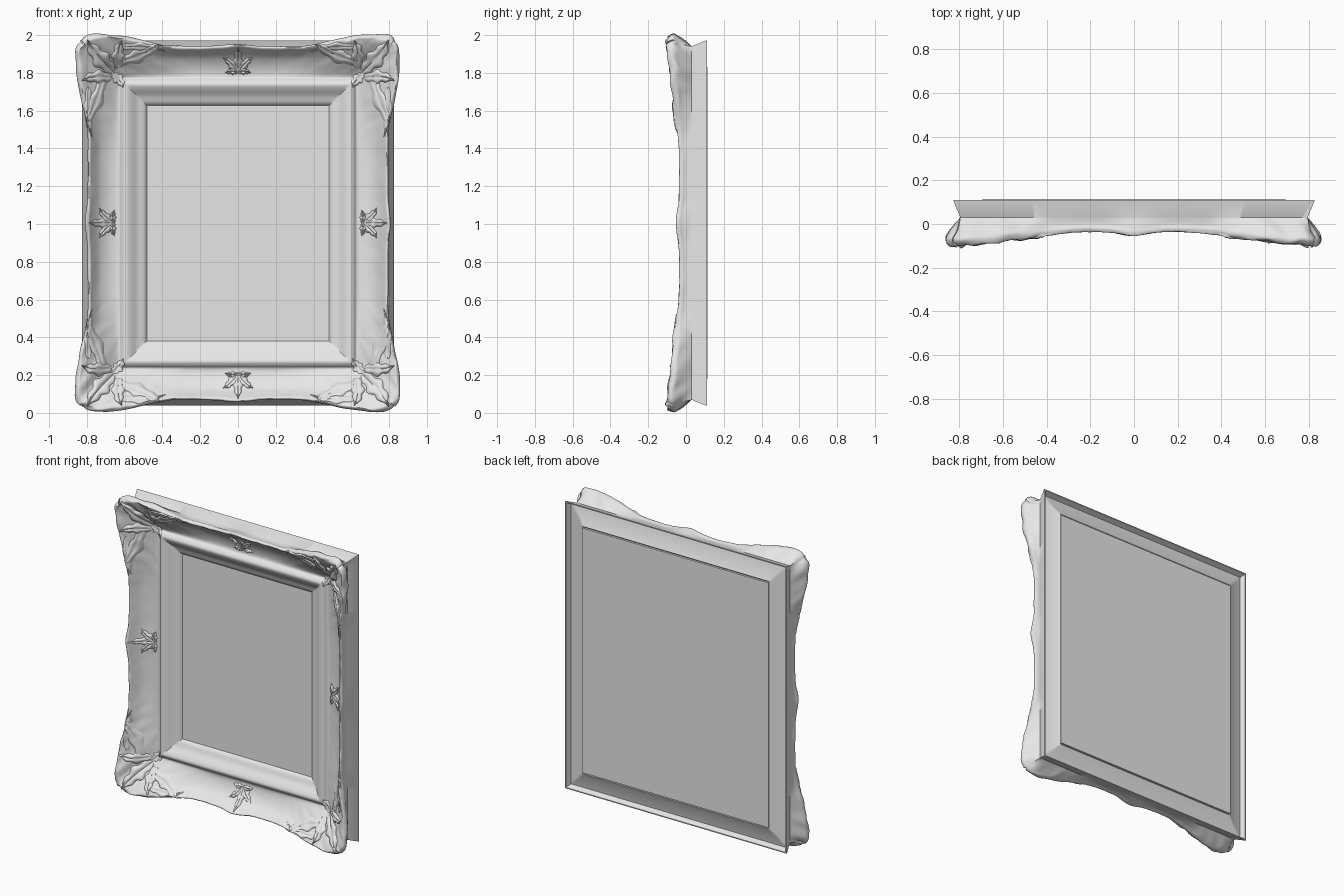
import bpy, bmesh, math
from mathutils import Vector, noise

if "Cube" in bpy.data.objects:
    bpy.data.objects.remove(bpy.data.objects["Cube"])

HX, HZ, CZ = 0.483, 0.6235, 1.005      # half size of the opening, centre height

plaster = bpy.data.materials.new("pale_plaster")
plaster.use_nodes = True
plaster.diffuse_color = (0.8, 0.8, 0.8, 1)
plaster.node_tree.nodes["Principled BSDF"].inputs["Base Color"].default_value = (0.8, 0.8, 0.8, 1)

# Moulding sections as (distance out from opening, depth)
INNER = [(0, .1), (.015, .085), (.05, .07), (.085, .045), (.11, .035), (.13, .045), (.145, .06)]
MID = INNER + [(.17, .062), (.21, .05), (.25, .025), (.28, -.01), (.297, -.033),
               (.307, -.035), (.313, -.02), (.308, 0), (.312, .03)]
CORNER = INNER + [(.17, .048), (.21, .015), (.25, -.02), (.3, -.06), (.342, -.093),
                  (.362, -.098), (.375, -.07), (.355, -.03), (.312, .03)]
BACK = [(.343, .104), (.343, .11), (.336, .11), (.322, .075), (.26, .088), (.21, .11), (.2, .1)]
LIP = 12                                # index of the front lip
SUB = 4


def smooth(a, b, v):
    v = min(1, max(0, (v - a) / (b - a)))
    return v * v * (3 - 2 * v)


def spline(p):
    """Catmull-Rom through the points."""
    out = []
    for i in range(len(p) - 1):
        a, b, c, d = p[max(i - 1, 0)], p[i], p[i + 1], p[min(i + 2, len(p) - 1)]
        for k in range(SUB):
            f = k / SUB
            out.append((b * 2 + (c - a) * f + (a * 2 - b * 5 + c * 4 - d) * f * f
                        + (b * 3 - a - c * 3 + d) * f ** 3) / 2)
    return out + [p[-1]]


def section(u, s, side):
    """Front section at distance u from the corner, s from the side's middle."""
    deep = 1 - smooth(0, .62, u)
    wide = 1 - smooth(.15, .5, u)
    swell = math.exp(-(s / .09) ** 2)
    chop = .03 * max(0, 1 - u / .09) ** 2
    pts = []
    for i, (m, c) in enumerate(zip(MID, CORNER)):
        t = m[0] + (c[0] - m[0]) * wide
        y = m[1] + (c[1] - m[1]) * deep
        if 7 <= i <= 14:                # carved irregularity
            w = (i - 6) / 6 if i < LIP else 1
            n = noise.noise(Vector((s * 11, i * .5, side * 7.3)))
            n2 = noise.noise(Vector((s * 17, i * .8, side * 3.1 + 20)))
            y += w * (n2 * .012 * (.25 + deep) - swell * .018)
            t += w * (n * .007 * (.4 + wide) + swell * .012 - chop)
        pts.append(Vector((t, y)))
    return spline(pts)


def place(side, t, s):
    """Side 0 top, 1 right, 2 bottom, 3 left."""
    return ((s, HZ + t), (HX + t, -s), (-s, -HZ - t), (-HX - t, s))[side]


def finish(name, bm, angle=40):
    bmesh.ops.remove_doubles(bm, verts=bm.verts, dist=1e-5)
    bmesh.ops.recalc_face_normals(bm, faces=bm.faces)
    me = bpy.data.meshes.new(name)
    bm.to_mesh(me)
    bm.free()
    me.materials.append(plaster)
    ob = bpy.data.objects.new(name, me)
    bpy.context.collection.objects.link(ob)
    bpy.ops.object.select_all(action='DESELECT')
    ob.select_set(True)
    bpy.context.view_layer.objects.active = ob
    bpy.ops.object.shade_smooth_by_angle(angle=math.radians(angle))
    return ob


# Carved frame: mitred sweep of the section along four sides
bm = bmesh.new()
for side in range(4):
    half = HX if side % 2 == 0 else HZ
    count = 110 if side % 2 == 0 else 130
    rows = []
    for j in range(count + 1):
        f = -1 + 2 * j / count
        reach = half + .343
        pts = section(reach * (1 - abs(f)), f * reach, side if abs(f) < .999 else 0)
        row = []
        for t, y in pts + BACK:
            x, z = place(side, t, f * (half + t))
            row.append(bm.verts.new((x, y, z + CZ)))
        rows.append(row)
    for a, b in zip(rows, rows[1:]):
        for k in range(len(a) - 1):
            bm.faces.new((a[k], a[k + 1], b[k + 1], b[k]))
bmesh.ops.remove_doubles(bm, verts=bm.verts, dist=.004 * .1)
finish("carved_frame", bm)

# Picture panel filling the opening and showing at the back
bm = bmesh.new()
bmesh.ops.create_cube(bm, size=1)
for v in bm.verts:
    v.co = (v.co.x * 1.388, .1075 + v.co.y * .015, v.co.z * 1.65 + CZ)
finish("picture_panel", bm)


def conform(x, z):
    """Snap a point to the moulding's front surface."""
    tx, tz = abs(x) - HX, abs(z) - HZ
    if tz > tx:
        side, t, half, s = (0 if z > 0 else 2), tz, HX, (x if z > 0 else -x)
    else:
        side, t, half, s = (1 if x > 0 else 3), tx, HZ, (-z if x > 0 else z)
    f = max(-1, min(1, s / (half + t)))
    reach = half + .343
    pts = section(reach * (1 - abs(f)), f * reach, side)[:LIP * SUB + 3]
    if t >= pts[-1].x:
        x, z = place(side, pts[-1].x, f * (half + pts[-1].x))
        return x, pts[-1].y, z
    for a, b in zip(pts, pts[1:]):
        if a.x <= t <= b.x:
            return x, a.y + (b.y - a.y) * (t - a.x) / max(b.x - a.x, 1e-6), z
    return x, pts[0].y, z


def leaf(bm, x, z, angle, length, width, bend, height, sx=1, sz=1):
    """Lobed, veined leaf in low relief; bend curls its spine."""
    na, nb = 18, 10
    rows, px, pz = [], x, z
    for i in range(na + 1):
        a = i / na
        ang = math.radians(angle + bend * a * a)
        w = width * math.sin(math.pi * (.06 + .92 * a) ** .8) * (1 + .22 * math.sin(a * 19))
        row = []
        for j in range(nb + 1):
            b = -1 + 2 * j / nb
            q = (sx * (px - math.sin(ang) * w * b), sz * (pz + math.cos(ang) * w * b))
            vx, vy, vz = conform(*q)
            body = (1 - b * b) ** .6 * (1 - .45 * math.exp(-(b / .22) ** 2))
            rise = height * body * (.35 + .65 * math.sin(math.pi * min(1, a * .85 + .05)))
            row.append(bm.verts.new((vx, vy + .003 - rise, vz + CZ)))
        rows.append(row)
        px += math.cos(ang) * length / na
        pz += math.sin(ang) * length / na
    for a, b in zip(rows, rows[1:]):
        for k in range(nb):
            bm.faces.new((a[k], a[k + 1], b[k + 1], b[k]))


# Leaf sprays on the corners: start x, z, angle, length, width, bend, height
SPRAY = [(.66, .8, 45, .22, .045, 20, .026),
         (.63, .82, 85, .15, .035, 35, .022),
         (.67, .77, 5, .16, .035, -35, .022),
         (.64, .85, 165, .27, .036, -35, .02),
         (.71, .78, -75, .34, .036, 35, .02),
         (.66, .79, 225, .09, .028, 30, .014),
         (.62, .93, 178, .24, .024, 25, .016),
         (.79, .72, -88, .27, .024, -20, .016)]
for sx, sz, name in ((1, 1, "upper_left"), (-1, 1, "upper_right"),
                     (1, -1, "lower_left"), (-1, -1, "lower_right")):
    bm = bmesh.new()
    for args in SPRAY:
        leaf(bm, *args, sx, sz)
    finish(name + "_corner_leaves", bm, 60)

# Small fans at the middle of each side
FAN = [(0, .13, .026, 0), (38, .11, .022, 30), (-38, .11, .022, -30),
       (85, .07, .016, 30), (-85, .07, .016, -30)]
for name, x, z, turn in (("top", 0, .80, 90), ("bottom", 0, -.80, -90),
                         ("left", .66, 0, 0), ("right", -.66, 0, 180)):
    bm = bmesh.new()
    for ang, length, width, bend in FAN:
        leaf(bm, x, z, turn + ang, length, width, bend, .018)
    finish(name + "_middle_fan", bm, 60)
